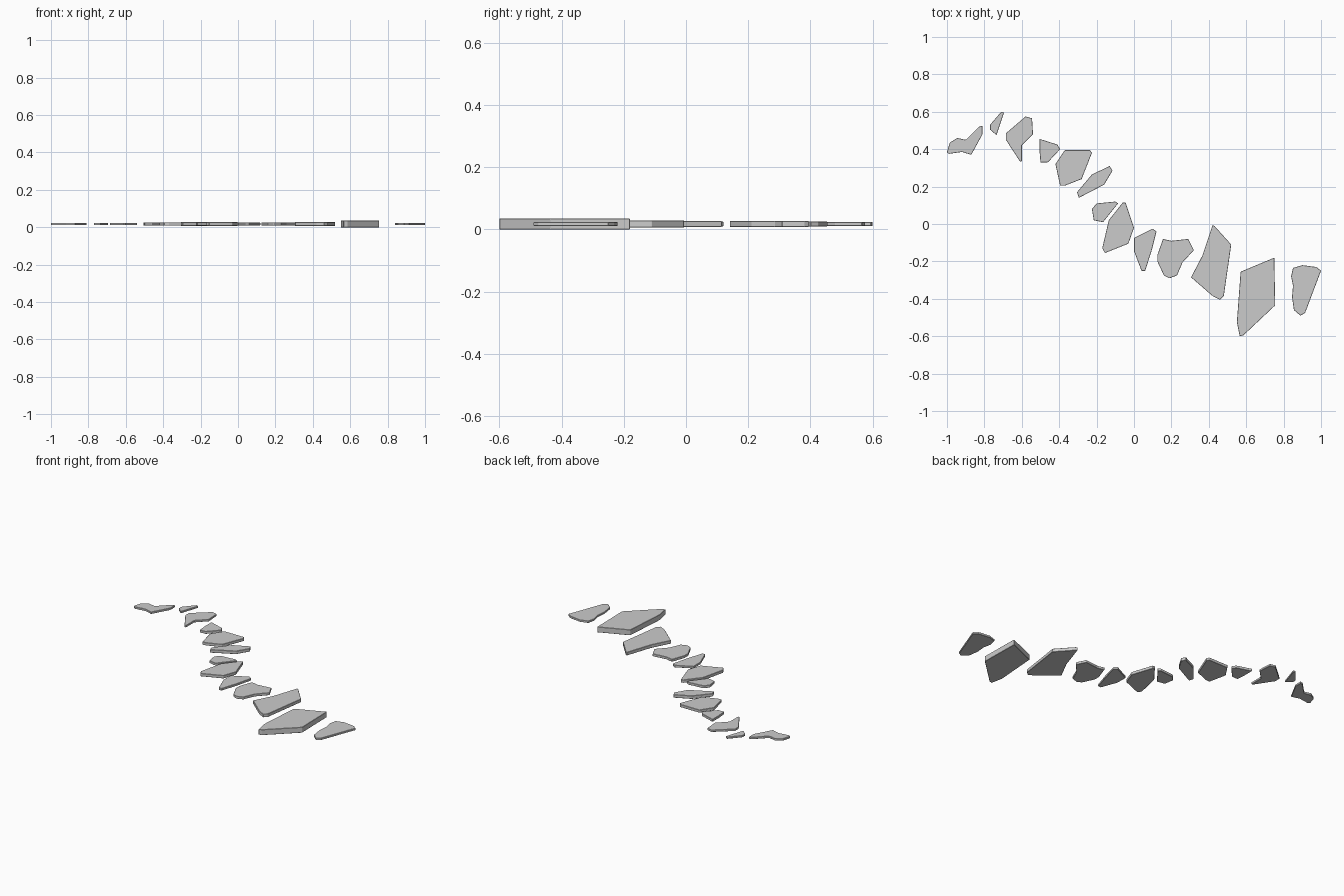
import bpy, bmesh

MID = 0.0175  # every slab is centred on this height


def stone(name, thick, *outline):
    """Flat slab extruded from a top-view outline, with a tiny worn edge."""
    bm = bmesh.new()
    base = bm.faces.new([bm.verts.new((x, y, MID - thick / 2)) for x, y in outline])
    ext = bmesh.ops.extrude_face_region(bm, geom=[base])
    top = [v for v in ext["geom"] if isinstance(v, bmesh.types.BMVert)]
    bmesh.ops.translate(bm, verts=top, vec=(0, 0, thick))
    bmesh.ops.recalc_face_normals(bm, faces=bm.faces)
    mesh = bpy.data.meshes.new(name)
    bm.to_mesh(mesh)
    bm.free()
    obj = bpy.data.objects.new(name, mesh)
    bpy.context.collection.objects.link(obj)
    bev = obj.modifiers.new("worn_edge", "BEVEL")
    bev.width = 0.0015
    bev.segments = 1
    return obj


# Far end of the path: small thin stones
stone("path_stone_01", 0.013, (-1, .385), (-.985, .435), (-.945, .46), (-.90, .45), (-.83, .52),
      (-.81, .525), (-.81, .48), (-.87, .37), (-.92, .385), (-.99, .375))
stone("path_stone_02", 0.012, (-.77, .53), (-.71, .60), (-.695, .595), (-.735, .475), (-.77, .505))
stone("path_stone_03", 0.013, (-.685, .485), (-.58, .575), (-.545, .565), (-.54, .48), (-.60, .42),
      (-.60, .335), (-.61, .335), (-.685, .45))
stone("path_stone_04", 0.016, (-.505, .455), (-.41, .425), (-.395, .40), (-.46, .33), (-.50, .33),
      (-.505, .39))

# Middle of the path
stone("path_stone_05", 0.018, (-.42, .32), (-.37, .395), (-.235, .395), (-.225, .38), (-.28, .24),
      (-.37, .205), (-.395, .205))
stone("path_stone_06", 0.020, (-.305, .17), (-.225, .265), (-.13, .31), (-.115, .285), (-.16, .21),
      (-.295, .14))
stone("path_stone_07", 0.016, (-.225, .08), (-.20, .11), (-.10, .12), (-.085, .11), (-.165, .01),
      (-.215, .02))
stone("path_stone_08", 0.019, (-.17, -.13), (-.135, .02), (-.06, .115), (-.045, .115), (0, -.02),
      (-.03, -.105), (-.155, -.155))
stone("path_stone_09", 0.014, (0, -.075), (.10, -.025), (.12, -.04), (.095, -.14), (.06, -.25),
      (.04, -.25), (0, -.145))
stone("path_stone_10", 0.016, (.155, -.08), (.20, -.09), (.29, -.08), (.32, -.14), (.26, -.205),
      (.23, -.275), (.19, -.29), (.16, -.275), (.125, -.20), (.125, -.165))

# Near end of the path: large thick slabs and the last stone
stone("path_stone_11", 0.021, (.42, -.005), (.43, -.01), (.52, -.11), (.48, -.385), (.46, -.405),
      (.42, -.385), (.305, -.285), (.365, -.17))
stone("path_stone_12", 0.035, (.57, -.255), (.75, -.18), (.755, -.435), (.585, -.595), (.565, -.60),
      (.55, -.525))
stone("path_stone_13", 0.013, (.85, -.235), (.90, -.22), (.975, -.23), (1, -.25), (.915, -.475),
      (.89, -.49), (.855, -.46), (.845, -.39), (.85, -.33), (.84, -.28))
